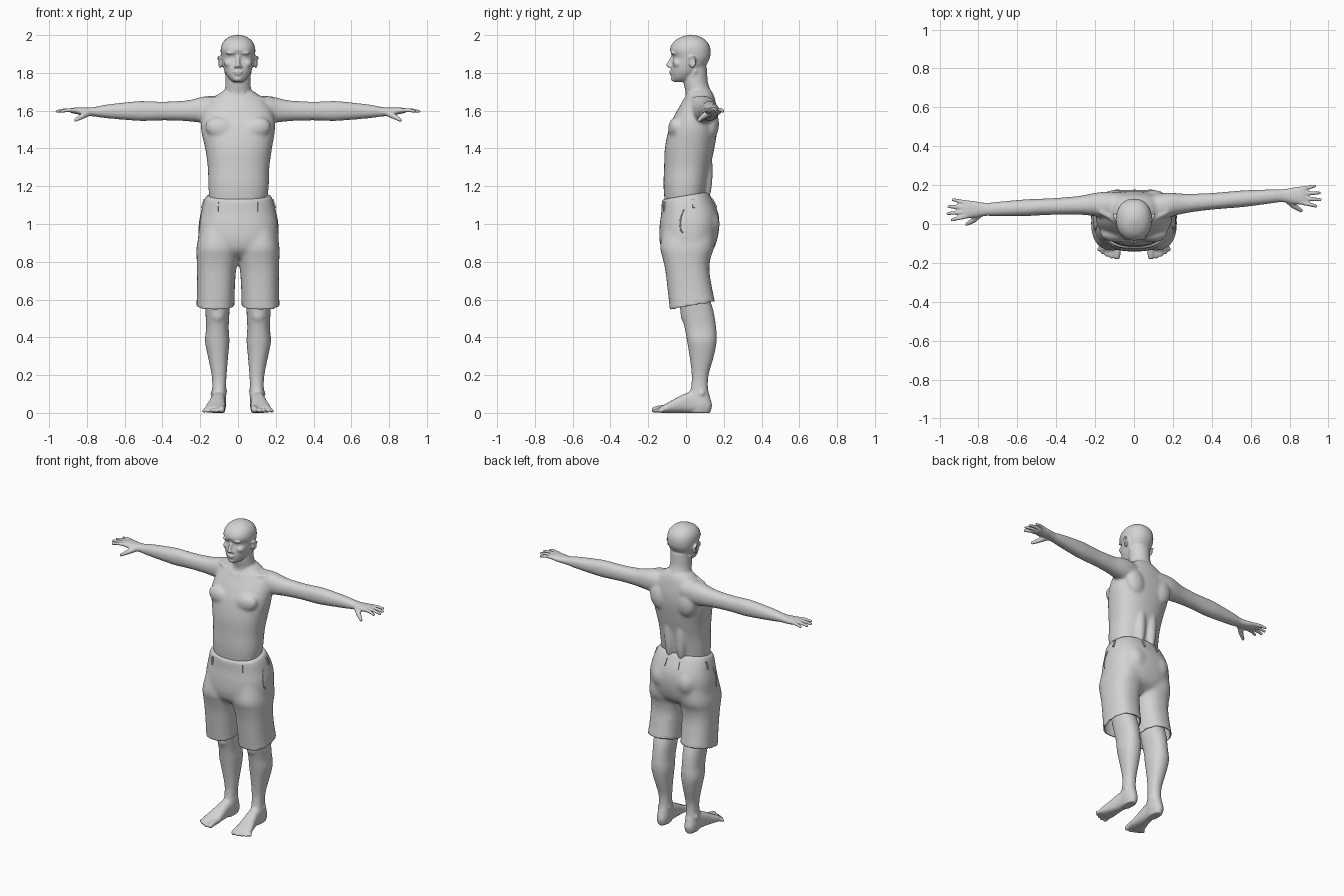
import bpy, bmesh, math
from mathutils import Vector, Matrix, Euler
from mathutils.bvhtree import BVHTree

cube = bpy.data.objects.get("Cube")
if cube:
    bpy.data.objects.remove(cube, do_unlink=True)

grey = bpy.data.materials.new("plain_grey")
grey.use_nodes = True
grey.diffuse_color = (0.65, 0.65, 0.65, 1)
for node in grey.node_tree.nodes:
    if node.type == 'BSDF_PRINCIPLED':
        node.inputs["Base Color"].default_value = grey.diffuse_color


# ---- helpers ----
def refine(rows, k=4):
    """Smooth curve through rows of section measurements."""
    out, last = [], len(rows) - 1
    for i in range(last):
        quad = rows[max(i - 1, 0)], rows[i], rows[i + 1], rows[min(i + 2, last)]
        for j in range(k):
            t = j / k
            out.append([0.5 * (2 * q + (r - p) * t + (2 * p - 5 * q + 4 * r - s) * t * t
                               + (3 * q - p - 3 * r + s) * t ** 3) for p, q, r, s in zip(*quad)])
    return out + [list(rows[-1])]


def oval(power=2.2, n=36):
    def bend(v):
        return math.copysign(abs(v) ** (2 / power), v)
    return [(bend(math.cos(a)), bend(math.sin(a))) for a in (math.tau * i / n for i in range(n))]


def loft(bm, rings):
    loops = [[bm.verts.new(p) for p in ring] for ring in rings]
    n = len(loops[0])
    for a, b in zip(loops, loops[1:]):
        for i in range(n):
            bm.faces.new((a[i], a[(i + 1) % n], b[(i + 1) % n], b[i]))
    bm.faces.new(loops[0])
    bm.faces.new(loops[-1])


def upright(bm, rows, side=1, power=2.2):
    """Rows: height, centre x, half width, front y, back y, tilt."""
    rings = []
    for z, cx, hw, yf, yb, tilt in refine(rows):
        cy, hy = (yf + yb) / 2, (yb - yf) / 2
        rings.append([(side * (cx + hw * u), cy + hy * v, z + tilt * hy * v) for u, v in oval(power)])
    loft(bm, rings)


def tube(bm, points, radii):
    pts = [Vector(p) for p in points]
    rings = []
    for i, (p, r) in enumerate(zip(pts, radii)):
        d = pts[min(i + 1, len(pts) - 1)] - pts[max(i - 1, 0)]
        m = d.to_track_quat('Z', 'Y').to_matrix()
        rings.append([p + m @ Vector((r * u, r * v, 0)) for u, v in oval(2, 12)])
    loft(bm, rings)
    for i in (0, -1):
        ball(bm, pts[i], [radii[i]] * 3)


def ball(bm, centre, radii, turn=(0, 0, 0)):
    m = Matrix.LocRotScale(Vector(centre), Euler(turn), Vector(radii))
    bmesh.ops.create_uvsphere(bm, u_segments=20, v_segments=12, radius=1, matrix=m)


def make_object(name, bm):
    bmesh.ops.recalc_face_normals(bm, faces=bm.faces[:])
    mesh = bpy.data.meshes.new(name)
    bm.to_mesh(mesh)
    mesh.materials.append(grey)
    ob = bpy.data.objects.new(name, mesh)
    bpy.context.collection.objects.link(ob)
    return ob


def fuse(name, bm, voxel):
    """Merge overlapping volumes into one skin and return it for finishing."""
    ob = make_object(name, bm)
    mod = ob.modifiers.new("fuse", 'REMESH')
    mod.mode, mod.voxel_size = 'VOXEL', voxel
    bpy.context.view_layer.update()
    merged = bpy.data.meshes.new_from_object(ob.evaluated_get(bpy.context.evaluated_depsgraph_get()))
    ob.modifiers.remove(mod)
    ob.data = merged
    fused = bmesh.new()
    fused.from_mesh(merged)
    return ob, fused


def relax(bm, times, rule=lambda p: True):
    verts = [v for v in bm.verts if rule(v.co)]
    for _ in range(times):
        bmesh.ops.smooth_vert(bm, verts=verts, factor=0.5, use_axis_x=True, use_axis_y=True, use_axis_z=True)


def finish(ob, bm):
    bm.to_mesh(ob.data)
    ob.data.materials.clear()
    ob.data.materials.append(grey)
    for poly in ob.data.polygons:
        poly.use_smooth = True
        poly.material_index = 0


# ---- torso, neck and head ----
body = bmesh.new()
upright(body, [(1.0, 0, .14, -.09, .09, 0), (1.1, 0, .15, -.11, .1, 0), (1.2, .003, .16, -.119, .113, 0),
               (1.3, .003, .163, -.116, .129, 0), (1.4, .003, .177, -.112, .15, 0), (1.5, 0, .196, -.092, .166, 0),
               (1.57, 0, .192, -.064, .168, 0), (1.63, 0, .165, -.03, .16, 0), (1.68, 0, .115, 0, .148, 0),
               (1.71, 0, .07, .01, .13, 0)], power=2.3)
upright(body, [(1.62, 0, .09, .01, .145, 0), (1.7, 0, .072, -.003, .132, 0), (1.75, 0, .066, -.012, .116, 0),
               (1.83, 0, .066, -.01, .11, 0)], power=2)
upright(body, [(1.752, 0, .025, -.065, 0, 0), (1.77, 0, .047, -.074, .035, 0), (1.8, 0, .067, -.078, .07, 0),
               (1.83, 0, .078, -.078, .1, 0), (1.86, 0, .085, -.073, .118, 0), (1.885, 0, .089, -.069, .128, 0),
               (1.92, 0, .092, -.085, .13, 0), (1.95, 0, .086, -.076, .122, 0), (1.975, 0, .069, -.053, .102, 0),
               (1.992, 0, .043, -.02, .073, 0), (2.002, 0, .012, .015, .04, 0)])

# ---- face centre ----
tube(body, [(0, -.066, 1.898), (0, -.08, 1.868), (0, -.093, 1.84)], [.008, .01, .012])
ball(body, (0, -.078, 1.806), (.024, .012, .006))
ball(body, (0, -.075, 1.793), (.02, .012, .007))
ball(body, (0, -.062, 1.769), (.025, .018, .016))

for s in (-1, 1):
    # face sides and ears
    ball(body, (s * .012, -.083, 1.834), (.009, .011, .008))
    ball(body, (s * .034, -.068, 1.906), (.03, .015, .009), (0, s * .1, 0))
    ball(body, (s * .033, -.052, 1.884), (.016, .015, .009))
    ball(body, (s * .046, -.042, 1.85), (.028, .028, .024))
    ball(body, (s * .092, .035, 1.857), (.009, .018, .03), (-.2, 0, 0))
    tube(body, [(s * .096, .018, 1.88), (s * .103, .035, 1.888), (s * .106, .053, 1.875), (s * .103, .05, 1.85),
                (s * .096, .035, 1.828)], [.005] * 5)
    # neck cords, collarbones, chest and back muscles
    tube(body, [(s * .06, .05, 1.81), (s * .04, .02, 1.74), (s * .015, .005, 1.67)], [.014, .014, .01])
    tube(body, [(s * .02, -.01, 1.652), (s * .09, .015, 1.66), (s * .17, .06, 1.665)], [.012, .012, .012])
    ball(body, (s * .088, -.05, 1.505), (.088, .045, .06), (0, s * -.25, 0))
    ball(body, (s * .1, .133, 1.53), (.066, .042, .085), (0, s * .2, 0))
    ball(body, (s * .042, .11, 1.28), (.034, .032, .16))

    # arm, swept back a little further on the left
    sweep = .083 if s > 0 else -.045

    def place(x, dy, z):
        return (s * x, .1 + dy + sweep * (min(x, .75) - .2), z)

    arm = [(.06, 1.605, .07, -.005, .06), (.15, 1.605, .073, -.005, .068), (.2, 1.604, .067, 0, .06),
           (.25, 1.6, .058, 0, .052), (.3, 1.599, .053, 0, .047), (.4, 1.598, .05, 0, .043),
           (.5, 1.598, .053, 0, .043), (.56, 1.598, .05, 0, .043), (.7, 1.596, .036, 0, .037),
           (.77, 1.594, .024, 0, .034), (.82, 1.596, .021, 0, .042), (.86, 1.6, .017, 0, .046),
           (.885, 1.6, .012, 0, .042)]
    loft(body, [[place(x, dy + ry * u, cz + rz * v) for u, v in oval()]
                for x, cz, rz, dy, ry in refine(arm)])

    # fingers and thumb
    for base, tip, reach in ((-.035, -.054, .943), (-.012, -.021, .965), (.012, .014, .961), (.035, .05, .938)):
        mid = (base + tip) / 2
        tube(body, [place(.86, base, 1.602), place((.86 + reach) / 2, mid, 1.603), place(reach - .007, tip, 1.597)],
             [.012, .0105, .0085])
    tube(body, [place(.79, -.02, 1.59), place(.825, -.055, 1.57), place(.86, -.077, 1.55)], [.019, .015, .0095])

    # leg
    upright(body, [(.75, .115, .07, -.06, .09, 0), (.62, .112, .066, -.045, .12, 0), (.54, .109, .064, -.03, .146, 0),
                   (.45, .109, .06, -.008, .16, 0), (.38, .11, .065, .005, .163, 0), (.3, .106, .054, .018, .148, 0),
                   (.2, .1, .04, .03, .12, 0), (.13, .1, .037, .025, .117, 0), (.08, .101, .039, .01, .128, 0),
                   (.04, .102, .039, .01, .138, 0), (0, .102, .03, .02, .128, 0)], s)
    ball(body, (s * .108, -.006, .52), (.036, .024, .042))
    ball(body, (s * .137, .085, .105), (.011, .014, .014))
    ball(body, (s * .065, .075, .115), (.011, .014, .014))

    # foot and toes
    foot = [(.12, .102, .03, .06), (.06, .103, .037, .11), (.01, .106, .039, .108), (-.05, .113, .046, .08),
            (-.1, .12, .054, .052), (-.135, .124, .05, .034)]
    loft(body, [[(s * (cx + hw * u), y, top / 2 * (1 + v)) for u, v in oval(2.4)]
                for y, cx, hw, top in refine(foot)])
    for base, tip, reach, r in ((.082, .087, -.166, .017), (.107, .116, -.168, .0115), (.126, .14, -.158, .011),
                                (.143, .162, -.146, .0105), (.158, .18, -.13, .0105)):
        tube(body, [(s * base, -.1, r + .01), (s * (base + tip) / 2, (reach - .1) / 2, r + .008), (s * tip, reach, r)],
             [r, r, r])

figure, skin = fuse("body", body, 0.006)
relax(skin, 1)
relax(skin, 13, lambda p: .1 < p.z < 1.69 and abs(p.x) < .77)
relax(skin, 1, lambda p: p.z >= 1.69 or p.z <= .1)
finish(figure, skin)

# ---- shorts ----
cloth = bmesh.new()
upright(cloth, [(1.15, .003, .17, -.127, .115, .17), (1.12, .003, .184, -.129, .135, .14), (1.06, .003, .2, -.132, .168, .05),
                (1.0, .003, .211, -.139, .177, 0), (.92, .003, .213, -.141, .166, 0), (.86, .003, .2, -.125, .14, 0),
                (.82, .003, .12, -.08, .08, 0)], power=2.4)
for s in (-1, 1):
    upright(cloth, [(.98, .1, .1, -.12, .15, 0), (.88, .107, .112, -.137, .15, 0), (.82, .109, .11, -.124, .13, 0),
                    (.75, .114, .103, -.109, .124, 0), (.65, .117, .1, -.096, .138, .1),
                    (.59, .119, .1, -.088, .148, .18), (.565, .12, .101, -.086, .152, .18)], s, 2.4)
    ball(cloth, (s * .085, .085, 1.0), (.085, .095, .1))
    # soft folds behind and beside the thigh
    tube(cloth, [(s * .05, .1, .71), (s * .12, .12, .685), (s * .19, .08, .7)], [.014, .016, .014])
    tube(cloth, [(s * .07, .11, .64), (s * .14, .128, .625), (s * .2, .07, .65)], [.012, .014, .014])
shorts, fabric = fuse("shorts", cloth, 0.01)
fabric.normal_update()
hem = [f for f in fabric.faces if f.normal.z < -.75 and f.calc_center_median().z < .62]
bmesh.ops.delete(fabric, geom=hem, context='FACES')
relax(fabric, 4, lambda p: .62 < p.z < 1.1)
relax(fabric, 1)
finish(shorts, fabric)
wall = shorts.modifiers.new("cloth_thickness", 'SOLIDIFY')
wall.thickness, wall.offset = .007, -1
surface = BVHTree.FromBMesh(fabric)

# ---- belt loops ----
loops = bmesh.new()
for x, y in ((.115, -.13), (.19, .04), (.05, .17)):
    for s in (-1, 1):
        spot, normal, _, _ = surface.find_nearest(Vector((s * x, y, 1.105 + .1 * y)))
        turn = normal.to_track_quat('Y', 'Z')
        bmesh.ops.create_cube(loops, size=1, matrix=Matrix.LocRotScale(spot, turn, Vector((.011, .012, .05))))
make_object("belt_loops", loops)

# ---- side pocket edges ----
pockets = bmesh.new()
for s in (-1, 1):
    path = [surface.find_nearest(Vector((s * .22, y, z)))[0]
            for z, y in ((1.08, -.015), (1.05, -.03), (1.01, -.036), (.97, -.03), (.955, -.02))]
    tube(pockets, path, [.003, .004, .004, .004, .003])
pocket_edges = make_object("pocket_edges", pockets)
for poly in pocket_edges.data.polygons:
    poly.use_smooth = True
